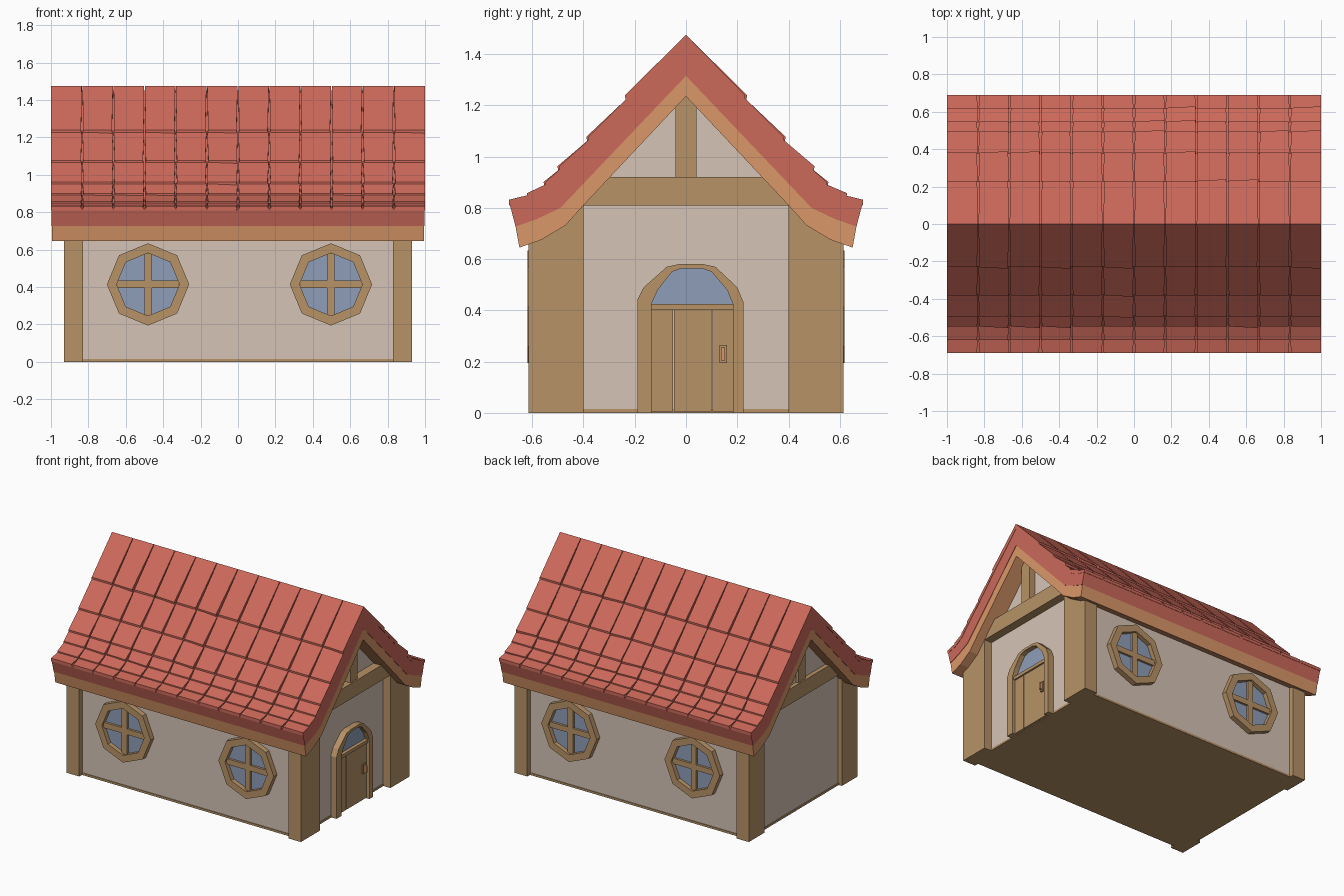
import bpy, bmesh, math, random
from mathutils import Vector

random.seed(4)
cube = bpy.data.objects.get("Cube")
if cube:
    bpy.data.objects.remove(cube)


def material(name, rgb):
    lin = [(c / 255 / 12.92) if c < 10 else ((c / 255 + 0.055) / 1.055) ** 2.4 for c in rgb]
    m = bpy.data.materials.new(name)
    m.use_nodes = True
    m.diffuse_color = (*lin, 1)
    m.node_tree.nodes["Principled BSDF"].inputs["Base Color"].default_value = (*lin, 1)
    return m


RED = material("roof red", (204, 105, 90))
WOOD = material("timber brown", (183, 146, 102))
TRIM = material("eave orange wood", (217, 151, 104))
WALL = material("plaster cream", (213, 196, 181))
GLASS = material("window blue", (142, 158, 185))


def finish(name, bm, mat):
    bmesh.ops.recalc_face_normals(bm, faces=bm.faces)
    mesh = bpy.data.meshes.new(name)
    bm.to_mesh(mesh)
    bm.free()
    mesh.materials.append(mat)
    ob = bpy.data.objects.new(name, mesh)
    bpy.context.collection.objects.link(ob)
    return ob


def place(p, axis, d):
    return Vector((d, p[0], p[1])) if axis == "x" else Vector((p[0], d, p[1]))


def prism(name, pts, axis, a, b, mat):
    """Extrude a flat outline along x or y."""
    bm = bmesh.new()
    lo = [bm.verts.new(place(p, axis, a)) for p in pts]
    hi = [bm.verts.new(place(p, axis, b)) for p in pts]
    bm.faces.new(lo)
    bm.faces.new(hi)
    for i in range(len(pts)):
        j = (i + 1) % len(pts)
        bm.faces.new((lo[i], lo[j], hi[j], hi[i]))
    return finish(name, bm, mat)


def rect(u0, u1, v0, v1):
    return [(u0, v0), (u1, v0), (u1, v1), (u0, v1)]


def ring(name, outer, inner, axis, a, b, mat):
    """Closed frame between two outlines."""
    bm = bmesh.new()
    loops = [[bm.verts.new(place(p, axis, d)) for p in pts]
             for pts, d in ((outer, a), (outer, b), (inner, b), (inner, a))]
    n = len(outer)
    for k in range(4):
        p, q = loops[k], loops[(k + 1) % 4]
        for i in range(n):
            j = (i + 1) % n
            bm.faces.new((p[i], p[j], q[j], q[i]))
    return finish(name, bm, mat)


def mirrored(half):
    """Close a half outline that starts and ends on the centre line."""
    return half + [(-u, v) for u, v in reversed(half) if u > 0]


# Walls and floor
prism("walls", mirrored([(0, 1.26), (0.47, 0.78), (0.58, 0.70), (0.58, 0.01), (0, 0.01)]),
      "x", -0.90, 0.87, WALL)
prism("floor", rect(-0.585, 0.585, 0, 0.015), "x", -0.905, 0.875, WOOD)

# Corner posts
for end, inner in ((1, 0.40), (-1, 0.44)):
    for side in (1, -1):
        outline = [(inner, 0), (0.615, 0), (0.615, 0.68), (0.5, 0.755), (inner, 0.85)]
        prism("corner_post", [(side * u, v) for u, v in outline], "x", end * 0.83, end * 0.93, WOOD)

# Gable framing
for end in (1, -1):
    prism("gable_beam", [(-0.42, 0.81), (0.42, 0.81), (0.32, 0.92), (-0.32, 0.92)],
          "x", end * 0.84, end * 0.93, WOOD)
    prism("gable_king_post", rect(-0.04, 0.04, 0.91, 1.26), "x", end * 0.84, end * 0.92, WOOD)

# Wooden layer under the roof
under = [(0.665, 0.727), (0.58, 0.757), (0.49, 0.80), (0, 1.315)]
lower = [(0, 1.235), (0.40, 0.81), (0.47, 0.732), (0.565, 0.675), (0.65, 0.645)]
half = lower + under
trim_outline = half + [(-u, v) for u, v in reversed(half[1:-1])]
trim = prism("roof_underlay", trim_outline, "x", -0.995, 0.995, TRIM)

# Roof slab
course = [(0, 1.45), (0.225, 1.22), (0.375, 1.058), (0.488, 0.943),
          (0.542, 0.882), (0.615, 0.838), (0.69, 0.822)]
half = course + under
prism("roof_slab", half + [(-u, v) for u, v in reversed(half[1:-1])], "x", -0.998, 0.998, RED)

# Roof tiles, one mesh: wedge-shaped, with gaps that widen downhill
COLS = 12
bm = bmesh.new()
for side in (1, -1):
    for row in range(len(course) - 1):
        (y0, z0), (y1, z1) = course[row], course[row + 1]
        last = row == len(course) - 2
        up_top = 0.025 if row == 0 else 0.012
        up_low = 0.010 if last else 0.025
        over = 0 if last else 0.006
        for col in range(COLS):
            x0, x1 = -1 + 2 * col / COLS, -1 + 2 * (col + 1) / COLS
            gaps = []
            for edge in (col, col + 1):
                outside = edge in (0, COLS)
                gaps.append((0, 0) if outside else (0.002, random.uniform(0.004, 0.009)))
            drop = random.choice((0, 0, 0, 0.008))
            corners = []
            for y, z, k, rise in ((y0, z0, 0, up_top), (y1 + over, z1 - over, 1, up_low)):
                for x, s in ((x0 + gaps[0][k], 0), (x1 - gaps[1][k], 1)):
                    extra = drop * k * s * (not last)
                    corners.append(((x, side * y, z - 0.012), (x, side * (y + extra), z + rise)))
            b = [bm.verts.new(c[0]) for c in corners]
            t = [bm.verts.new(c[1]) for c in corners]
            loop = (0, 1, 3, 2)
            bm.faces.new([b[i] for i in loop])
            bm.faces.new([t[i] for i in loop])
            for i in range(4):
                p, q = loop[i], loop[(i + 1) % 4]
                bm.faces.new((b[p], b[q], t[q], t[p]))
finish("roof_tiles", bm, RED)


# Octagonal windows on both long sides
def octagon(cx, cz, r):
    return [(cx + r * math.cos(i * math.pi / 4), cz + r * math.sin(i * math.pi / 4)) for i in range(8)]


CZ = 0.414
for side in (1, -1):
    for cx in (-0.481, 0.497):
        ring("window_frame", octagon(cx, CZ, 0.22), octagon(cx, CZ, 0.168), "y",
             side * 0.57, side * 0.618, WOOD)
        prism("window_glass", octagon(cx, CZ, 0.175), "y", side * 0.57, side * 0.586, GLASS)
        prism("window_bar_upright", rect(cx - 0.02, cx + 0.02, CZ - 0.165, CZ + 0.165), "y",
              side * 0.575, side * 0.603, WOOD)
        prism("window_bar_level", rect(cx - 0.165, cx + 0.165, CZ - 0.02, CZ + 0.02), "y",
              side * 0.575, side * 0.602, WOOD)

# Door frame, arched
arch_out = [(-0.19, 0), (-0.19, 0.44), (-0.165, 0.49), (-0.075, 0.57), (-0.03, 0.58),
            (0.07, 0.58), (0.115, 0.57), (0.20, 0.49), (0.225, 0.43), (0.225, 0)]
arch_in = [(-0.135, 0), (-0.135, 0.425), (-0.11, 0.48), (-0.055, 0.55), (-0.02, 0.563),
           (0.065, 0.563), (0.10, 0.55), (0.16, 0.48), (0.183, 0.425), (0.183, 0)]
prism("door_frame", arch_out + arch_in[::-1], "x", 0.85, 0.915, WOOD)
prism("door_light", [(-0.135, 0.41)] + arch_in[1:-1] + [(0.183, 0.41)], "x", 0.86, 0.88, GLASS)
prism("door_transom", rect(-0.135, 0.183, 0.402, 0.425), "x", 0.86, 0.905, WOOD)

# Door planks and handle
for u0, u1 in ((-0.135, -0.05), (-0.047, 0.10), (0.103, 0.183)):
    prism("door_plank", rect(u0, u1, 0.005, 0.402), "x", 0.86, 0.893, WOOD)
prism("door_handle_plate", rect(0.13, 0.16, 0.195, 0.265), "x", 0.89, 0.903, WOOD)
prism("door_handle", rect(0.137, 0.153, 0.205, 0.255), "x", 0.90, 0.92, TRIM)
